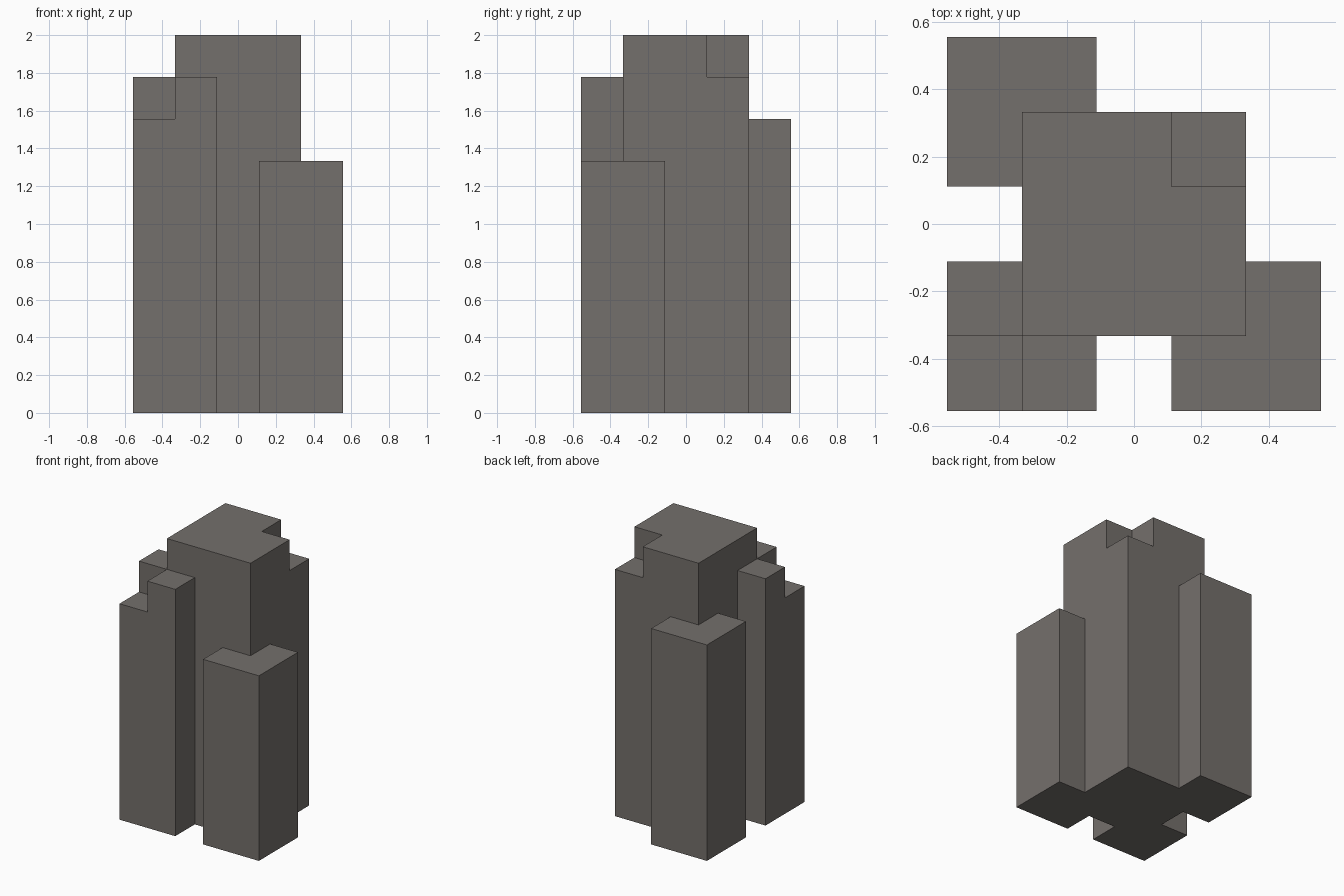
import bpy
import bmesh
from mathutils import Vector

if "Cube" in bpy.data.objects:
    bpy.data.objects.remove(bpy.data.objects["Cube"], do_unlink=True)

U = 2 / 9  # grid module: every part is a whole number of modules

stone = bpy.data.materials.new("warm_grey_stone")
stone.use_nodes = True
stone.diffuse_color = (0.175, 0.16, 0.149, 1)
stone.node_tree.nodes["Principled BSDF"].inputs["Base Color"].default_value = stone.diffuse_color


def block(name, low, high):
    """Box between two corners given in modules."""
    low, high = Vector(low) * U, Vector(high) * U
    bm = bmesh.new()
    bmesh.ops.create_cube(bm, size=1)
    bmesh.ops.scale(bm, vec=high - low, verts=bm.verts)
    bmesh.ops.translate(bm, vec=(low + high) / 2, verts=bm.verts)
    mesh = bpy.data.meshes.new(name)
    bm.to_mesh(mesh)
    bm.free()
    mesh.materials.append(stone)
    obj = bpy.data.objects.new(name, mesh)
    bpy.context.collection.objects.link(obj)
    return obj


def carve(obj, low, high):
    """Cut a box out of a part and discard the cutter."""
    cutter = block("cutter", low, high)
    cutter.hide_render = True
    mod = obj.modifiers.new("carve", 'BOOLEAN')
    mod.operation = 'DIFFERENCE'
    mod.solver = 'EXACT'
    mod.object = cutter
    bpy.context.view_layer.update()
    graph = bpy.context.evaluated_depsgraph_get()
    result = bpy.data.meshes.new_from_object(obj.evaluated_get(graph))
    obj.modifiers.clear()
    obj.data = result
    bpy.data.objects.remove(cutter, do_unlink=True)


# Central shaft with a notched back corner at the top
core = block("central_shaft", (-1.5, -1.5, 0), (1.5, 1.5, 9))
carve(core, (0.5, 0.5, 8), (3, 3, 10))

# Corner columns wrapped around the shaft: name, x side, y side, height
columns = {}
for name, sx, sy, height in (("front_right_column", -1, -1, 8),
                             ("front_left_column", 1, -1, 6),
                             ("back_right_column", -1, 1, 7)):
    xs = sorted((sx * 0.5, sx * 2.5))
    ys = sorted((sy * 0.5, sy * 2.5))
    columns[name] = block(name, (xs[0], ys[0], 0), (xs[1], ys[1], height))
    carve(columns[name], (-1.5, -1.5, -1), (1.5, 1.5, 10))

# Step in the outer corner of the tallest column
carve(columns["front_right_column"], (-4, -4, 7), (-1.5, -1.5, 10))
